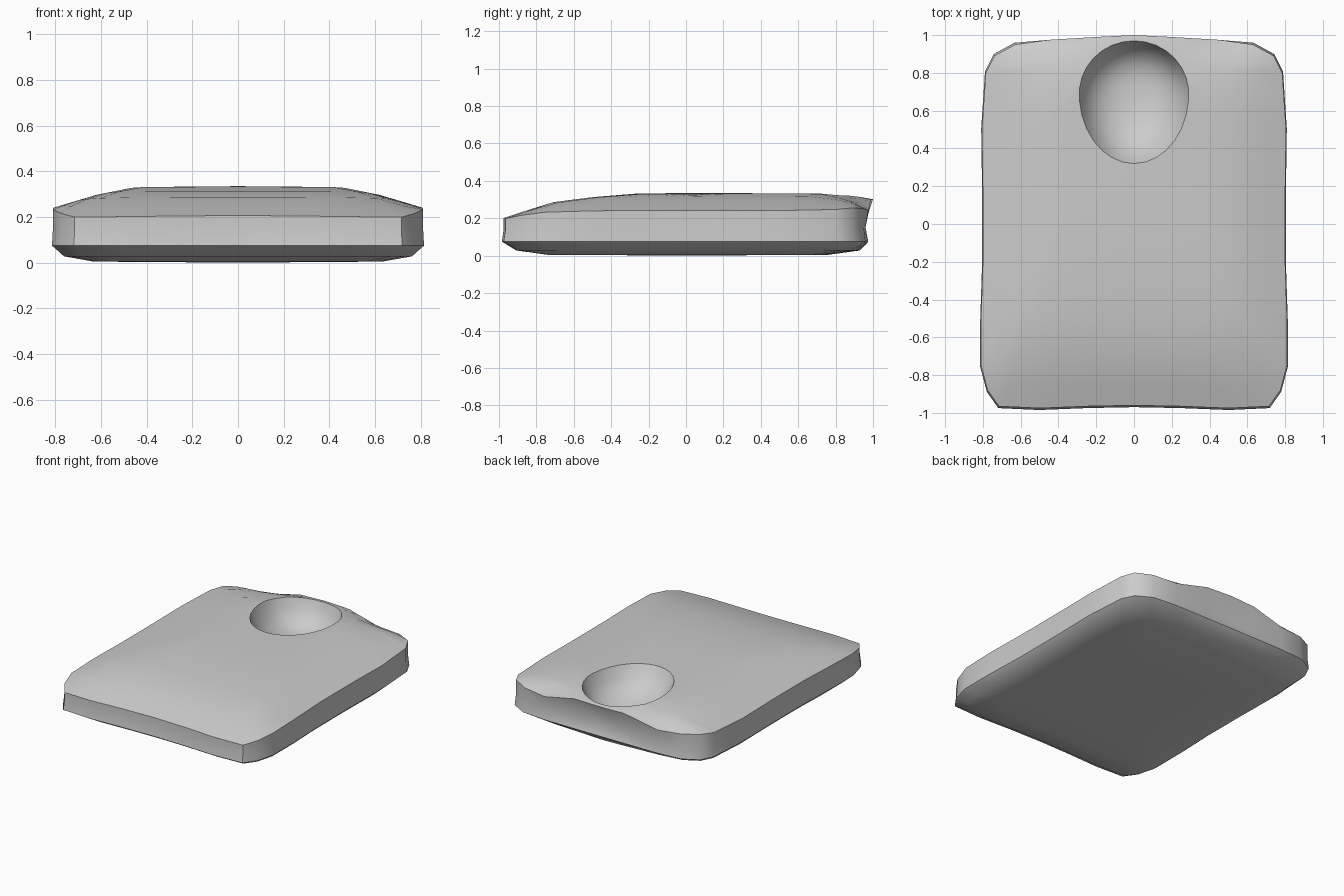
import bpy, bmesh, math

if "Cube" in bpy.data.objects:
    bpy.data.objects.remove(bpy.data.objects["Cube"])

# Right half of the plan outline, from back centre round to front centre
HALF = [(0, 1.0), (.2, .99), (.45, .975), (.63, .95), (.74, .89), (.785, .8),
        (.805, .5), (.8, .15), (.8, -.2), (.81, -.5), (.81, -.75), (.775, -.88),
        (.715, -.965), (.5, -.975), (.25, -.965), (0, -.96)]
OUTLINE = HALF + [(-x, y) for x, y in HALF[-2:0:-1]]
N = len(OUTLINE)


def drop(v, points):
    """Piecewise linear lookup."""
    for (a, za), (b, zb) in zip(points, points[1:]):
        if v <= b:
            return za + (zb - za) * max(0, (v - a) / (b - a))
    return points[-1][1]


def top_z(x, y):
    """Height of the cushioned upper face, with a raised lip behind the bowl."""
    dx = drop(abs(x), [(0, 0), (.45, .004), (.62, .038), (.81, .095)])
    dy = drop(y, [(-.98, .135), (-.72, .05), (-.35, .003), (0, 0), (.7, 0), (.88, .04), (1, .11)])
    if y > .6:
        k = min(1, max(0, (abs(x) - .15) / .35))
        dy *= .3 + .7 * k * k * (3 - 2 * k)
    return .335 - (dx ** 3 + dy ** 3) ** (1 / 3)


def rim(i):
    a = 2 * math.pi * i / N
    c = math.cos(a)
    return .29 * math.sin(a), .69 + (.28 if c > 0 else .37) * c


rings = []

# Underside and side wall
for sx, sy, z in [(.4, .4, .003), (.78, .76, .005), (.94, .93, .028), (1.005, 1.01, .075)]:
    rings.append([(x * sx, (min(y, .965) if z > .05 else y) * sy, z) for x, y in OUTLINE])

# Middle of the wall, hollowed below the back lip
mid = []
for x, y in OUTLINE:
    hollow = .06 * max(0, 1 - abs(x) / .6) if y > .9 else 0
    mid.append((x, y - hollow, .15 if y > -.9 else .14))
rings.append(mid)

# Upper face, from the outer edge in to the bowl rim
for t in (0, .08, .2, .36, .55, .78, 1):
    ring = []
    for i, (x, y) in enumerate(OUTLINE):
        rx, ry = rim(i)
        px, py = x + (rx - x) * t, y + (ry - y) * t
        ring.append((px, py, top_z(px, py)))
    rings.append(ring)

# Bowl wall down to its floor
for s, depth in [(.9, .35), (.72, .68), (.48, .9), (.22, .99)]:
    ring = []
    for i in range(N):
        rx, ry = rim(i)
        z = top_z(rx, ry)
        ring.append((rx * s, .74 + (ry - .74) * s, z + (.13 - z) * depth))
    rings.append(ring)

# Skin the rings into one closed body
bm = bmesh.new()
loops = [[bm.verts.new(p) for p in ring] for ring in rings]
for lo, hi in zip(loops, loops[1:]):
    for i in range(N):
        j = (i + 1) % N
        bm.faces.new((lo[i], lo[j], hi[j], hi[i]))
for loop, centre in ((loops[0], (0, 0, 0)), (loops[-1], (0, .74, .13))):
    c = bm.verts.new(centre)
    for i in range(N):
        bm.faces.new((loop[i], loop[(i + 1) % N], c))
bmesh.ops.recalc_face_normals(bm, faces=bm.faces)
mesh = bpy.data.meshes.new("slab_with_bowl")
bm.to_mesh(mesh)
bm.free()

body = bpy.data.objects.new("slab_with_bowl", mesh)
bpy.context.collection.objects.link(body)
grey = bpy.data.materials.new("light_grey")
grey.diffuse_color = (.6, .6, .6, 1)
grey.use_nodes = True
grey.node_tree.nodes["Principled BSDF"].inputs["Base Color"].default_value = grey.diffuse_color
mesh.materials.append(grey)

bpy.context.view_layer.objects.active = body
body.select_set(True)
bpy.ops.object.shade_smooth_by_angle(angle=math.radians(48))
